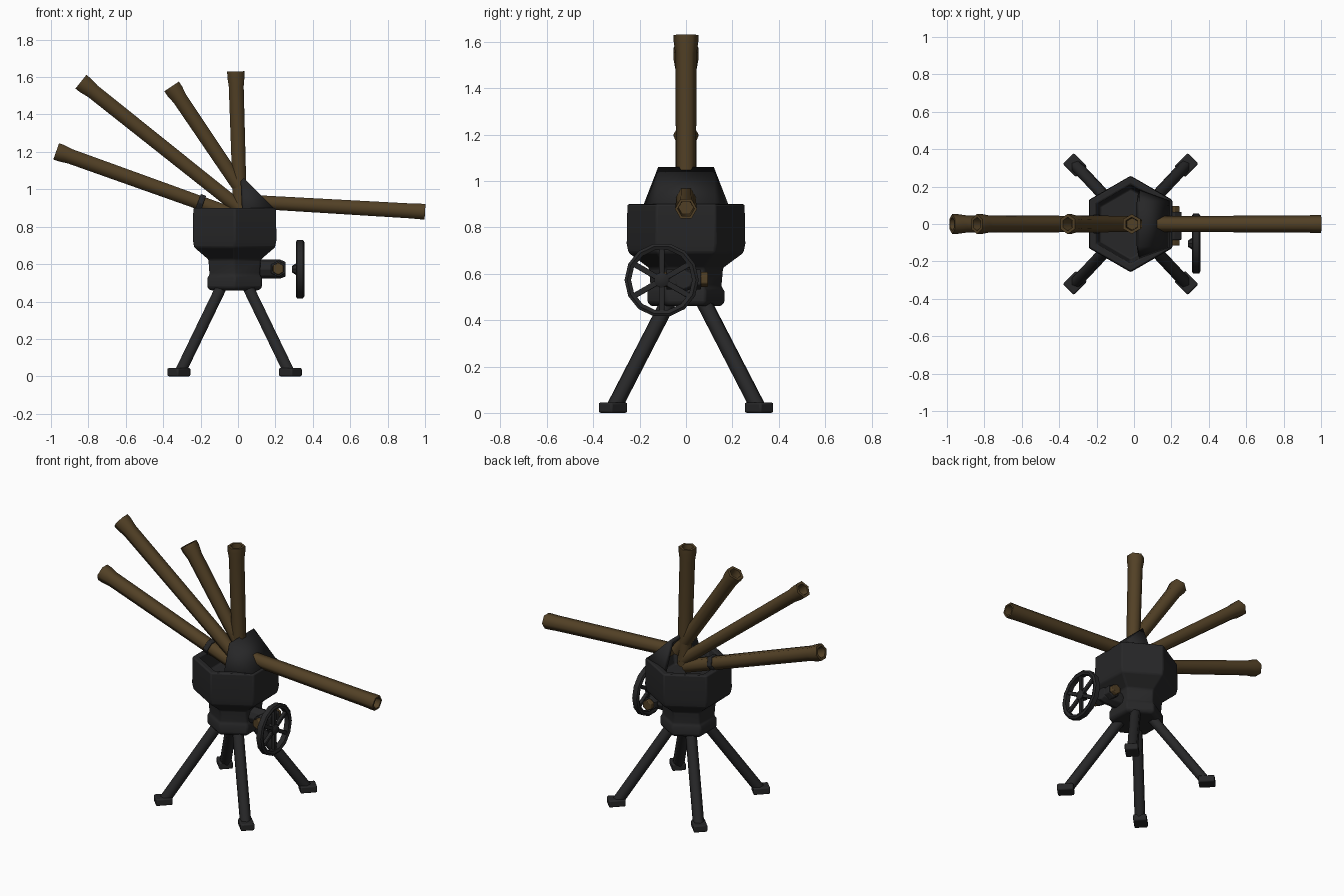
import bpy, bmesh
from math import pi, sin, cos, radians
from mathutils import Vector, Matrix

if "Cube" in bpy.data.objects:
    bpy.data.objects.remove(bpy.data.objects["Cube"], do_unlink=True)


def make_material(name, rgb):
    m = bpy.data.materials.new(name)
    m.use_nodes = True
    m.diffuse_color = (*rgb, 1)
    m.node_tree.nodes["Principled BSDF"].inputs["Base Color"].default_value = (*rgb, 1)
    return m


IRON = make_material("dark iron", (0.02, 0.02, 0.021))
BRASS = make_material("aged brass", (0.085, 0.052, 0.019))
CX = -0.018  # centre of the stand


def finish(name, bm, mat, angle=35, bevel=0.0):
    bmesh.ops.recalc_face_normals(bm, faces=bm.faces)
    me = bpy.data.meshes.new(name)
    bm.to_mesh(me)
    bm.free()
    me.materials.append(mat)
    me.shade_smooth()
    me.set_sharp_from_angle(angle=radians(angle))
    ob = bpy.data.objects.new(name, me)
    bpy.context.collection.objects.link(ob)
    if bevel:
        mod = ob.modifiers.new("soft edges", "BEVEL")
        mod.width = bevel
        mod.segments = 2
        mod.limit_method = "ANGLE"
    return ob


def frame(origin, direction):
    """Matrix whose z axis follows direction, keeping y close to world y."""
    z = Vector(direction).normalized()
    ref = Vector((0, 1, 0)) if abs(z.y) < 0.9 else Vector((0, 0, 1))
    x = ref.cross(z).normalized()
    m = Matrix((x, z.cross(x), z)).transposed().to_4x4()
    m.translation = origin
    return m


def lathe(name, profile, matrix, mat, sides=6, closed=False, **kw):
    """Spin (radius, height) points; ends are capped unless the profile is closed."""
    bm = bmesh.new()
    rings = []
    for r, h in profile:
        ring = []
        for i in range(sides):
            a = pi / 2 + 2 * pi * i / sides
            ring.append(bm.verts.new(matrix @ Vector((r * cos(a), r * sin(a), h))))
        rings.append(ring)
    pairs = list(zip(rings, rings[1:]))
    if closed:
        pairs.append((rings[-1], rings[0]))
    else:
        bm.faces.new(rings[0])
        bm.faces.new(rings[-1])
    for a, b in pairs:
        for i in range(sides):
            j = (i + 1) % sides
            bm.faces.new((a[i], a[j], b[j], b[i]))
    return finish(name, bm, mat, **kw)


def box(name, size, matrix, mat, bevel=0.0):
    bm = bmesh.new()
    bmesh.ops.create_cube(bm, size=1, matrix=matrix @ Matrix.Diagonal((*size, 1)))
    return finish(name, bm, mat, bevel=bevel)


# Hexagonal hollow housing with neck and base flange
lathe("housing",
      [(0.15, 0.46), (0.168, 0.475), (0.168, 0.525), (0.155, 0.545),
       (0.162, 0.625), (0.25, 0.69), (0.258, 0.73), (0.255, 0.9),
       (0.212, 0.9), (0.19, 0.79)],
      Matrix.Translation((CX, 0, 0)), IRON, bevel=0.008)

# Sloping hood, open towards the bowl
bm = bmesh.new()
top, back, low = [], [], []
for s in (-1, 1):
    top.append(bm.verts.new((0.03, s * 0.12, 1.06)))
    back.append(bm.verts.new((0.03, s * 0.19, 0.88)))
    low.append(bm.verts.new((0.2, s * 0.125, 0.89)))
bm.faces.new((top[0], low[0], low[1], top[1]))
bm.faces.new((top[0], back[0], low[0]))
bm.faces.new((top[1], low[1], back[1]))
hood = finish("hood", bm, IRON)
hood.data.update()
mod = hood.modifiers.new("thickness", "SOLIDIFY")
mod.thickness = 0.025
mod.offset = -1 if hood.data.polygons[0].normal.x > 0 else 1

# Brass viewing tubes with flared hollow mouths
tubes = {
    "long_eyepiece_tube": ((0.1, 0, 0.932), (1.0, 0, 0.88), 0.048),
    "upright_tube": ((0.012, 0, 0.86), (-0.012, 0, 1.63), 0.053),
    "steep_tube": ((0.06, 0, 0.935), (-0.355, 0, 1.55), 0.054),
    "middle_tube": ((0.02, 0, 0.89), (-0.84, 0, 1.575), 0.054),
    "low_tube": ((0.0, 0, 0.855), (-0.972, 0, 1.203), 0.053),
}
for name, (start, end, lip) in tubes.items():
    axis = Vector(end) - Vector(start)
    n = axis.length
    lathe(name,
          [(0.042, 0), (0.046, n - 0.08), (lip, n - 0.03), (lip, n),
           (0.036, n), (0.032, n - 0.08)],
          frame(start, axis), BRASS, angle=62)

# Iron collar where the low tube crosses the rim
low_axis = Vector((-0.972, 0, 0.348))
lathe("tube_collar", [(0.053, -0.015), (0.053, 0.015)],
      frame((-0.2, 0, 0.927), low_axis), IRON, angle=62, bevel=0.004)

# Four splayed legs with block feet
for sx, side in ((-1, "right"), (1, "left")):
    for sy, end in ((-1, "front"), (1, "back")):
        head = Vector((CX + sx * 0.06, sy * 0.065, 0.5))
        foot = Vector((CX + sx * 0.29, sy * 0.31, 0.025))
        lathe(f"{end}_{side}_leg", [(0.034, 0), (0.034, (foot - head).length)],
              frame(head, foot - head), IRON, angle=62)
        turn = Matrix.Rotation(sx * sy * pi / 4, 4, "Z")
        spot = Matrix.Translation((CX + sx * 0.298, sy * 0.315, 0.0225))
        box(f"{end}_{side}_foot", (0.1, 0.082, 0.045), spot @ turn, IRON, 0.008)

# Gear arm with cross barrel and brass end caps
lathe("gear_arm", [(0.052, 0.08), (0.052, 0.225), (0.04, 0.255)],
      frame((0, -0.01, 0.573), (1, 0, 0)), IRON, sides=8, bevel=0.005)
barrel = frame((0.215, -0.01, 0.575), (0, 1, 0))
lathe("cross_barrel", [(0.045, -0.075), (0.045, 0.075)], barrel, IRON, bevel=0.005)
lathe("barrel_caps", [(0.034, -0.105), (0.034, 0.105)], barrel, BRASS, bevel=0.005)

# Hand wheel: rim, hub and six spokes
wheel = frame((0.332, -0.105, 0.573), (1, 0, 0))
lathe("wheel_rim",
      [(0.132, -0.016), (0.148, -0.023), (0.16, -0.016),
       (0.16, 0.016), (0.148, 0.023), (0.132, 0.016)],
      wheel, IRON, sides=14, closed=True, angle=50)
lathe("wheel_hub", [(0.018, -0.042), (0.034, -0.018), (0.034, 0.012), (0.02, 0.02)],
      wheel, IRON, sides=8)
for k in range(6):
    spin = Matrix.Rotation(k * pi / 3, 4, "Z")
    box(f"wheel_spoke_{k + 1}", (0.12, 0.024, 0.02),
        wheel @ spin @ Matrix.Translation((0.08, 0, 0)), IRON, 0.004)
